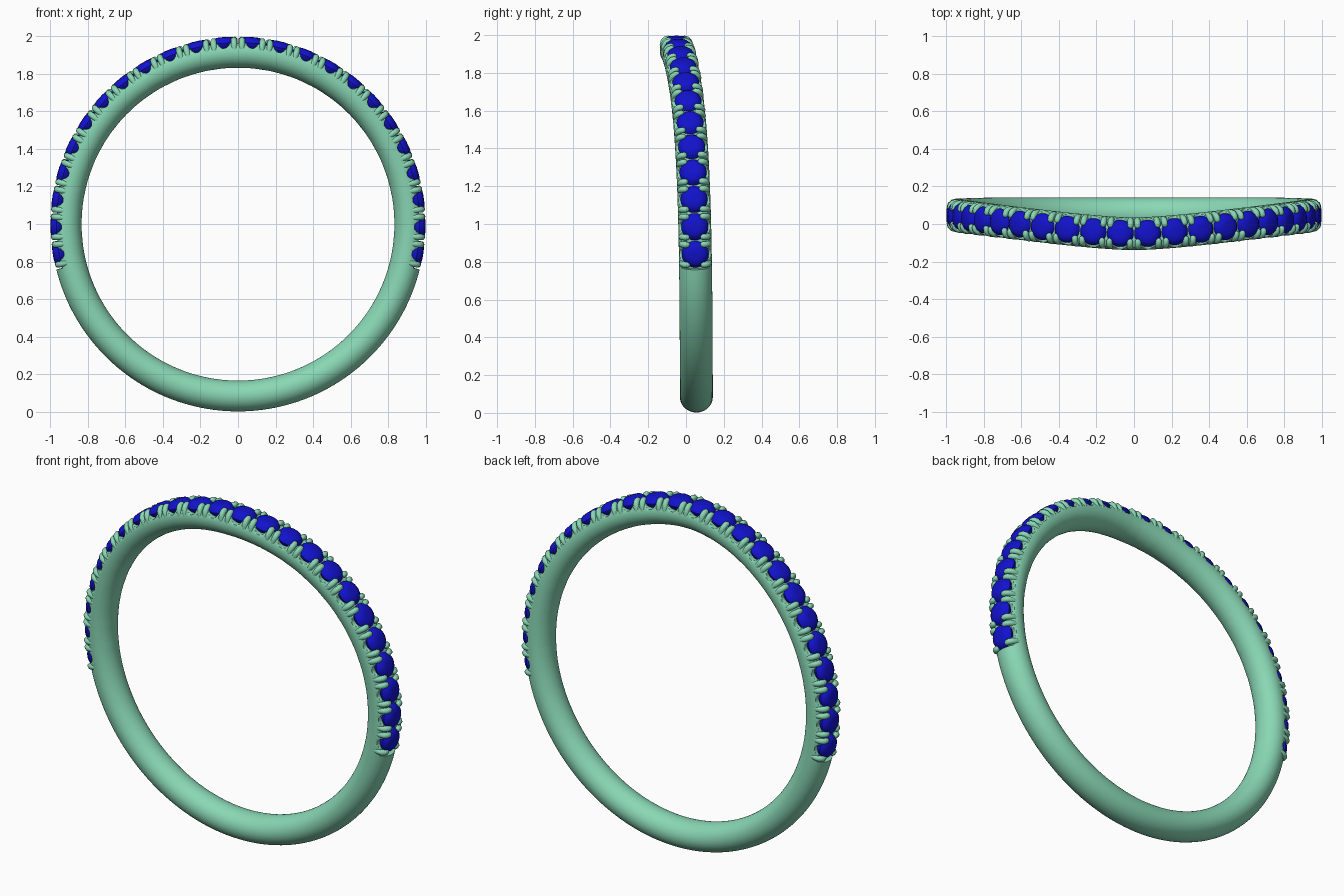
import bpy, bmesh, math
from mathutils import Vector

if "Cube" in bpy.data.objects:
    bpy.data.objects.remove(bpy.data.objects["Cube"])

CZ = 0.999                         # height of the ring centre
RC, RA, RB = 0.915, 0.082, 0.087   # centreline radius, radial and sideways half sizes
STEP = math.radians(8.65)          # angle between stones
N_GEMS = 24
END = STEP * N_GEMS / 2 + 0.004    # half angle of the stone-set arc


def material(name, rgb):
    m = bpy.data.materials.new(name)
    m.diffuse_color = (*rgb, 1)
    m.use_nodes = True
    m.node_tree.nodes["Principled BSDF"].inputs["Base Color"].default_value = m.diffuse_color
    return m


metal = material("green_metal", (0.25, 0.68, 0.46))
blue = material("blue_stone", (0.006, 0.006, 0.62))


def centre(t, r):
    """Point at angle t from the top; the band bows forward near the top."""
    a = abs(math.degrees(t))
    y = 0.055 - 0.107 * math.exp(-(a / 51) ** 1.6)
    return Vector((r * math.sin(t), y, CZ + r * math.cos(t)))


def frame(t):
    e = 0.002
    tangent = (centre(t + e, RC) - centre(t - e, RC)).normalized()
    radial = Vector((math.sin(t), 0, math.cos(t)))
    side = radial.cross(tangent).normalized()
    if side.y < 0:
        side = -side
    return tangent, side, radial


def place(t, along, side, r):
    T, S, R = frame(t)
    return centre(t, RC) + T * along + S * side + R * (r - RC)


def finish(bm, name, mat, angle):
    bmesh.ops.recalc_face_normals(bm, faces=bm.faces)
    me = bpy.data.meshes.new(name)
    bm.to_mesh(me)
    bm.free()
    ob = bpy.data.objects.new(name, me)
    bpy.context.collection.objects.link(ob)
    me.materials.append(mat)
    smooth(ob, angle)
    return ob


def smooth(ob, angle):
    bpy.ops.object.select_all(action='DESELECT')
    ob.select_set(True)
    bpy.context.view_layer.objects.active = ob
    bpy.ops.object.shade_smooth_by_angle(angle=math.radians(angle))


gem_angles = [(i - (N_GEMS - 1) / 2) * STEP for i in range(N_GEMS)]

# Band: swept oval, lowered under the stones with a scallop at each one
HALF = 0.038
stations = [(-END, 2.0), (-END + 0.0005, 0.966)]
for g in gem_angles:
    for k in range(-8, 9):
        d = HALF * math.sin(k / 8 * math.pi / 2)
        cut = 0.995 - 0.056 * math.sqrt(max(0, 1 - (d / HALF) ** 2))
        stations.append((g + d / 0.97, min(0.966, cut)))
stations += [(END - 0.0005, 0.966), (END, 2.0)]
rest = 2 * math.pi - 2 * END
for k in range(1, 80):
    t = END + rest * k / 80
    stations.append((t if t <= math.pi else t - 2 * math.pi, 2.0))

bm = bmesh.new()
SEG = 40
rings = []
for t, limit in stations:
    ring = []
    for j in range(SEG):
        a = 2 * math.pi * j / SEG
        r = min(RC + RA * math.cos(a), limit)
        ring.append(bm.verts.new(place(t, 0, RB * math.sin(a), r)))
    rings.append(ring)
for i, ring in enumerate(rings):
    nxt = rings[(i + 1) % len(rings)]
    for j in range(SEG):
        k = (j + 1) % SEG
        bm.faces.new((ring[j], ring[k], nxt[k], nxt[j]))
finish(bm, "ring_band", metal, 35)

# Stones: domed round gems with a tapering underside
profile = [(0.022, 0.999), (0.045, 0.996), (0.062, 0.984), (0.0715, 0.966),
           (0.068, 0.955), (0.05, 0.935), (0.025, 0.915)]
bm = bmesh.new()
GS = 24
for g in gem_angles:
    loops = [[bm.verts.new(place(g, rad * math.cos(2 * math.pi * j / GS),
                                 rad * math.sin(2 * math.pi * j / GS), r))
              for j in range(GS)] for rad, r in profile]
    for a, b in zip(loops, loops[1:]):
        for j in range(GS):
            k = (j + 1) % GS
            bm.faces.new((a[j], a[k], b[k], b[j]))
    bm.faces.new(loops[0])
    bm.faces.new(loops[-1])
finish(bm, "gemstones", blue, 40)

# Prongs: four rounded fingers bending over each stone
path = [(0.069, 0.925, 1), (0.071, 0.95, 1), (0.067, 0.967, 1), (0.056, 0.979, 1),
        (0.042, 0.982, 1), (0.034, 0.981, 0.8), (0.029, 0.980, 0.35)]
cu = bpy.data.curves.new("prongs", 'CURVE')
cu.dimensions = '3D'
cu.bevel_depth = 0.0165
cu.bevel_resolution = 3
cu.use_fill_caps = True
for g in gem_angles:
    for along in (-0.0535, 0.0535):
        for s in (-1, 1):
            sp = cu.splines.new('POLY')
            sp.points.add(len(path) - 1)
            for p, (y, r, w) in zip(sp.points, path):
                p.co = (*place(g + along / 0.97, 0, s * y, r), 1)
                p.radius = w
prongs = bpy.data.objects.new("prongs", cu)
bpy.context.collection.objects.link(prongs)
cu.materials.append(metal)
bpy.ops.object.select_all(action='DESELECT')
prongs.select_set(True)
bpy.context.view_layer.objects.active = prongs
bpy.ops.object.convert(target='MESH')
smooth(bpy.context.view_layer.objects.active, 60)
